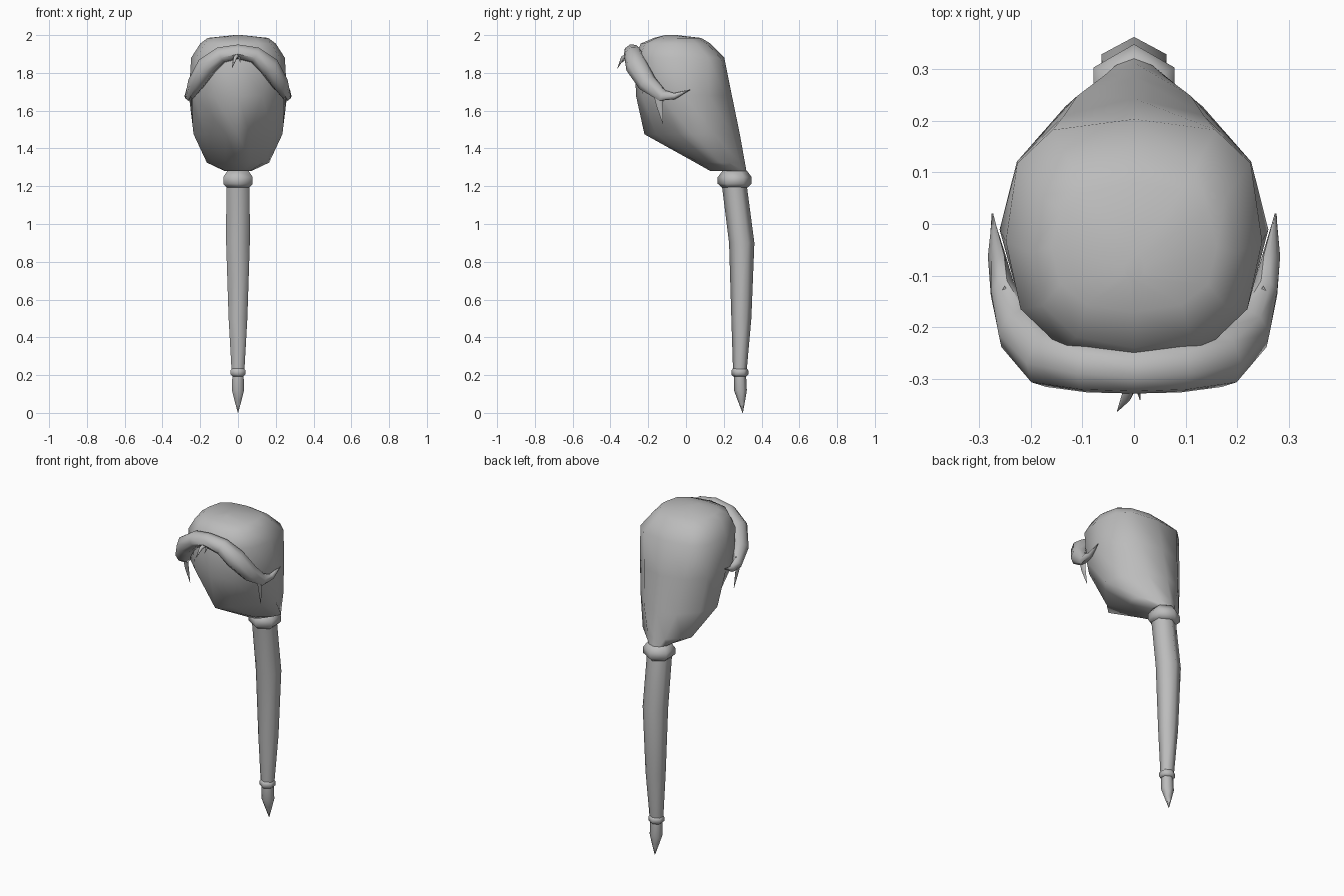
import bpy, bmesh
from math import sin, cos, pi, radians, copysign
from mathutils import Vector

cube = bpy.data.objects.get("Cube")
if cube:
    bpy.data.objects.remove(cube)

grey = bpy.data.materials.new("plain_grey")
grey.use_nodes = True
colour = (0.5, 0.5, 0.5, 1)
grey.diffuse_color = colour
grey.node_tree.nodes["Principled BSDF"].inputs["Base Color"].default_value = colour


def finish(name, bm, angle=50):
    bmesh.ops.recalc_face_normals(bm, faces=bm.faces)
    mesh = bpy.data.meshes.new(name)
    bm.to_mesh(mesh)
    bm.free()
    obj = bpy.data.objects.new(name, mesh)
    bpy.context.collection.objects.link(obj)
    mesh.materials.append(grey)
    bpy.ops.object.select_all(action="DESELECT")
    obj.select_set(True)
    bpy.context.view_layer.objects.active = obj
    bpy.ops.object.shade_smooth_by_angle(angle=radians(angle))
    return obj


def loft(name, rings, angle=50):
    """Skin a list of equally long closed rings and cap both ends."""
    bm = bmesh.new()
    loops = [[bm.verts.new(p) for p in ring] for ring in rings]
    n = len(loops[0])
    for a, b in zip(loops, loops[1:]):
        for i in range(n):
            j = (i + 1) % n
            bm.faces.new((a[i], a[j], b[j], b[i]))
    bm.faces.new(loops[0])
    bm.faces.new(loops[-1])
    bmesh.ops.remove_doubles(bm, verts=bm.verts, dist=0.0005)
    return finish(name, bm, angle)


def flat_ring(z, front, back, width, sides, front_power=1.0, back_power=1.0):
    """Horizontal ring; a power of 2 gives a wedge, below 1 a boxy end."""
    mid, depth = (front + back) / 2, (back - front) / 2
    ring = []
    for i in range(sides):
        s, c = sin(2 * pi * i / sides), cos(2 * pi * i / sides)
        power = front_power if c < 0 else back_power
        ring.append((width * copysign(abs(s) ** power, s),
                     mid + depth * copysign(abs(c) ** power, c), z))
    return ring


def turned(name, sections, widen=1.0):
    """Six-sided rod from (z, centre y, radius) sections."""
    rings = [flat_ring(z, y - r, y + r, r * widen, 6) for z, y, r in sections]
    return loft(name, rings, 65)


def strand(name, path, across):
    """Tapered lock of hair from (point, thickness, depth) sections."""
    rings = []
    pts = [Vector(p) for p, _, _ in path]
    for k, (_, thick, deep) in enumerate(path):
        along = (pts[min(k + 1, len(pts) - 1)] - pts[max(k - 1, 0)]).normalized()
        u = Vector(across).cross(along).normalized()
        v = along.cross(u)
        rings.append([pts[k] + u * thick * cos(t * pi / 4) + v * deep * sin(t * pi / 4)
                      for t in range(8)])
    return loft(name, rings)


# Head: z, front y, back y, half width, front and back roundness
levels = [
    (1.28, 0.13, 0.32, 0.07, 1, 1),
    (1.325, 0.05, 0.312, 0.165, 1.3, 1.5),
    (1.475, -0.22, 0.285, 0.235, 1.9, 1.1),
    (1.68, -0.265, 0.243, 0.26, 1, 0.95),
    (1.88, -0.27, 0.203, 0.248, 0.85, 0.65),
    (1.955, -0.24, 0.13, 0.2, 0.85, 0.75),
    (1.985, -0.17, 0.08, 0.16, 0.8, 0.8),
    (2.0, -0.11, -0.05, 0.02, 1, 1),
]
loft("head", [flat_ring(z, f, b, w, 12, fp, bp) for z, f, b, w, fp, bp in levels], 55)

# Long plait with its ties and pointed end
turned("upper_tie", [(1.193, 0.258, 0.068), (1.213, 0.258, 0.09),
                     (1.248, 0.258, 0.09), (1.28, 0.258, 0.066)])
turned("plait", [(1.21, 0.255, 0.066), (0.9, 0.295, 0.067),
                 (0.5, 0.293, 0.053), (0.22, 0.285, 0.036)], 1.08)
turned("lower_tie", [(0.193, 0.285, 0.034), (0.203, 0.285, 0.045),
                     (0.225, 0.285, 0.045), (0.238, 0.285, 0.034)])
turned("plait_tip", [(0.2, 0.286, 0.032), (0.12, 0.288, 0.034),
                     (0.07, 0.293, 0.021), (0.0, 0.3, 0.001)], 1.08)

# Fringe swept over the brow, mirrored about the centre
half = [((0.09, -0.278, 1.895), 0.045, 0.05),
        ((0.165, -0.26, 1.835), 0.055, 0.06),
        ((0.222, -0.205, 1.745), 0.045, 0.052),
        ((0.255, -0.125, 1.68), 0.024, 0.033),
        ((0.266, -0.06, 1.677), 0.016, 0.018),
        ((0.274, 0.02, 1.71), 0.002, 0.002)]
mirrored = [((-p[0], p[1], p[2]), a, b) for p, a, b in reversed(half)]
strand("fringe", mirrored + [((0, -0.285, 1.912), 0.04, 0.045)] + half, (0, 1, 0.3))

# Hanging side locks
for side, label in ((1, "left"), (-1, "right")):
    strand(label + "_side_lock", [((0.25 * side, -0.15, 1.72), 0.008, 0.03),
                                  ((0.248 * side, -0.14, 1.63), 0.006, 0.018),
                                  ((0.238 * side, -0.122, 1.53), 0.001, 0.001)], (0, 1, 0))

# Small loose curls at the centre of the brow
strand("long_curl", [((0, -0.3, 1.9), 0.012, 0.012),
                     ((-0.015, -0.335, 1.88), 0.01, 0.01),
                     ((-0.032, -0.362, 1.825), 0.001, 0.001)], (1, 0, 0))
strand("short_curl", [((0.005, -0.3, 1.89), 0.008, 0.008),
                      ((0.012, -0.34, 1.855), 0.001, 0.001)], (1, 0, 0))
